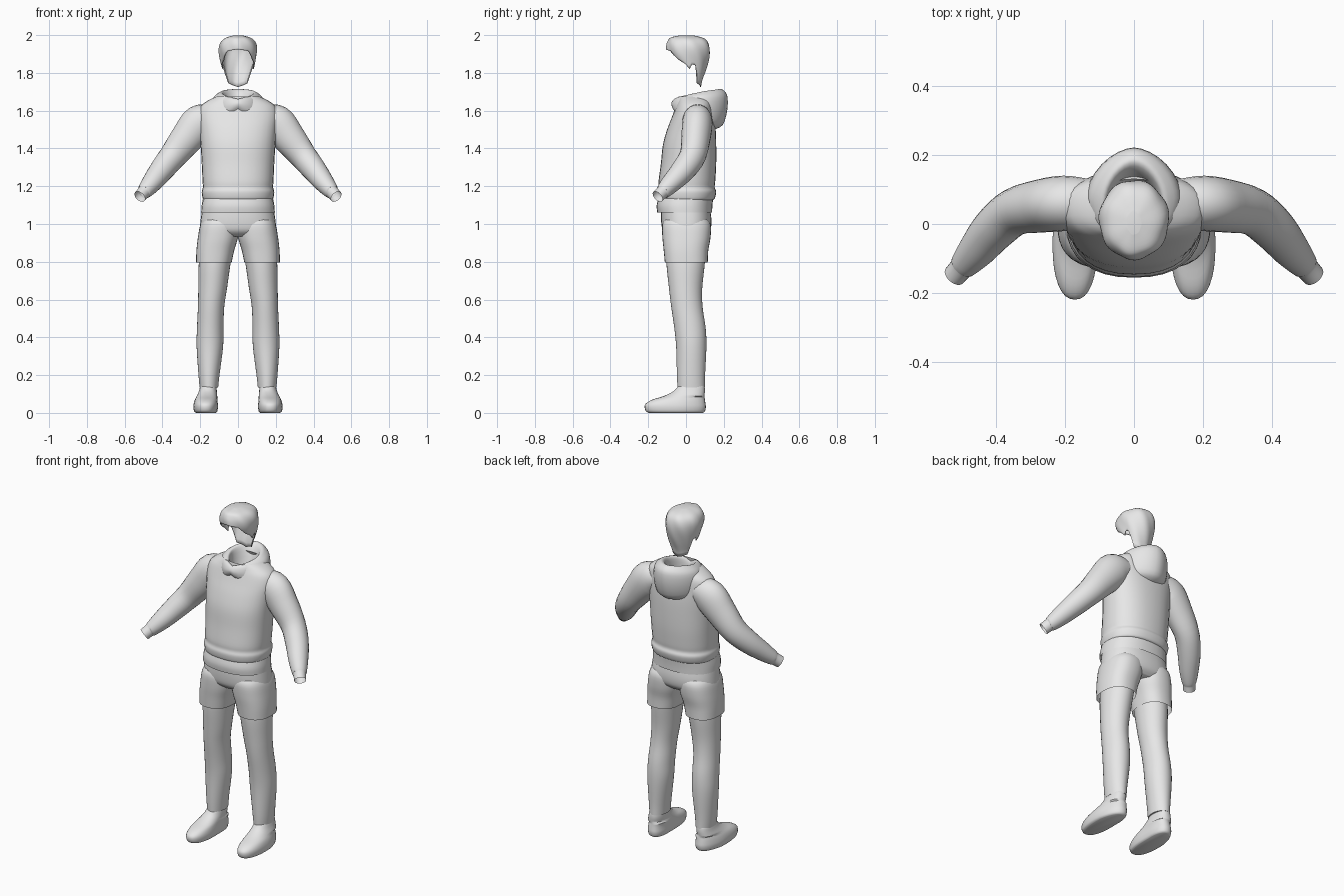
import bpy, bmesh, math
from mathutils import Vector

if "Cube" in bpy.data.objects:
    bpy.data.objects.remove(bpy.data.objects["Cube"])

grey = bpy.data.materials.new("light grey")
grey.diffuse_color = (0.8, 0.8, 0.8, 1)
grey.use_nodes = True
grey.node_tree.nodes["Principled BSDF"].inputs["Base Color"].default_value = grey.diffuse_color


def finish(name, rings, cap_start=False, cap_end=False, flip=False):
    """Skin a list of closed point rings into a smooth object."""
    bm = bmesh.new()
    rows = [[bm.verts.new(p) for p in r] for r in rings]
    n = len(rows[0])
    for a, b in zip(rows, rows[1:]):
        for i in range(n):
            j = (i + 1) % n
            bm.faces.new((a[i], a[j], b[j], b[i]))
    if cap_start:
        bm.faces.new(rows[0][::-1])
    if cap_end:
        bm.faces.new(rows[-1])
    if flip:
        bmesh.ops.reverse_faces(bm, faces=bm.faces)
    me = bpy.data.meshes.new(name)
    bm.to_mesh(me)
    bm.free()
    me.materials.append(grey)
    ob = bpy.data.objects.new(name, me)
    bpy.context.collection.objects.link(ob)
    bpy.context.view_layer.objects.active = ob
    for o in bpy.context.selected_objects:
        o.select_set(False)
    ob.select_set(True)
    bpy.ops.object.shade_smooth_by_angle(angle=math.radians(50))
    return ob


def smooth(keys, steps=4):
    """Catmull-Rom interpolation of parameter rows."""
    out = []
    for k in range(len(keys) - 1):
        p0, p1 = keys[max(k - 1, 0)], keys[k]
        p2, p3 = keys[k + 1], keys[min(k + 2, len(keys) - 1)]
        for s in range(steps):
            t = s / steps
            out.append([0.5 * (2 * b + (c - a) * t + (2 * a - 5 * b + 4 * c - d) * t * t
                               + (3 * b - a - 3 * c + d) * t ** 3)
                        for a, b, c, d in zip(p0, p1, p2, p3)])
    return out + [list(keys[-1])]


def oval(x0, x1, y0, y1, power=2.0, n=32):
    """Superellipse outline, starting at the front (-y)."""
    pts = []
    for i in range(n):
        a = 2 * math.pi * i / n
        s, c = math.sin(a), -math.cos(a)
        e = 2 / power
        pts.append(((x0 + x1) / 2 + (x1 - x0) / 2 * math.copysign(abs(s) ** e, s),
                    (y0 + y1) / 2 + (y1 - y0) / 2 * math.copysign(abs(c) ** e, c)))
    return pts


def stack(name, keys, power=2.0, side=1, steps=4, **caps):
    """Loft horizontal ovals given as (z, x0, x1, y0, y1)."""
    rings = [[(side * x, y, z) for x, y in oval(x0, x1, y0, y1, power)]
             for z, x0, x1, y0, y1 in smooth(keys, steps)]
    return finish(name, rings, flip=side < 0, **caps)


# hoodie body with ribbed hem
body = [(1.125, .178, -.135, .14), (1.135, .187, -.148, .152), (1.17, .192, -.153, .16),
        (1.195, .186, -.146, .152), (1.23, .188, -.145, .155), (1.32, .192, -.133, .16),
        (1.42, .198, -.122, .16), (1.50, .205, -.10, .157), (1.57, .212, -.073, .15),
        (1.62, .20, -.055, .145), (1.65, .165, -.045, .14), (1.675, .115, -.04, .13)]
stack("hoodie_body", [(z, -w, w, a, b) for z, w, a, b in body], power=2.3)

# shirt tail below the hoodie
stack("shirt_tail", [(1.06, -.195, .195, -.152, .138), (1.10, -.192, .192, -.155, .14),
                     (1.15, -.182, .182, -.142, .145)], power=2.3)

# hood: tilted rings (half width, front y, back y, front z, back z), rolling into the neck
hood = [(.125, -.065, .15, 1.61, 1.50), (.137, -.075, .195, 1.625, 1.525),
        (.142, -.078, .218, 1.64, 1.60), (.132, -.07, .22, 1.655, 1.67),
        (.108, -.058, .205, 1.662, 1.702), (.085, -.045, .178, 1.652, 1.714),
        (.075, -.036, .145, 1.63, 1.675), (.07, -.03, .11, 1.57, 1.58)]
rings = []
for w, y0, y1, zf, zb in smooth(hood, 3):
    ring = []
    for i, (x, y) in enumerate(oval(-w, w, y0, y1, 1.75)):
        s = (1 - math.cos(2 * math.pi * i / 32)) / 2
        ring.append((x, y, zf + (zb - zf) * math.sqrt(s)))
    rings.append(ring)
finish("hood", rings)

# sleeves: (x, y, z, horizontal radius, vertical radius) along the arm, ending in a cuff
sleeve = [(.13, .06, 1.56, .07, .07), (.20, .06, 1.535, .08, .098), (.27, .052, 1.455, .077, .088),
          (.345, .035, 1.36, .069, .073), (.405, -.015, 1.285, .064, .064),
          (.455, -.075, 1.22, .054, .053), (.492, -.118, 1.175, .041, .041),
          (.500, -.127, 1.167, .035, .035), (.520, -.150, 1.145, .033, .034)]
path = smooth(sleeve, 4)
for side, label in ((1, "left"), (-1, "right")):
    rings = []
    for k, (x, y, z, rh, rv) in enumerate(path):
        a, b = path[max(k - 1, 0)], path[min(k + 1, len(path) - 1)]
        t = (Vector(b[:3]) - Vector(a[:3])).normalized()
        u = t.cross(Vector((0, 0, 1))).normalized()
        v = u.cross(t)
        ring = []
        for i in range(24):
            ang = 2 * math.pi * i / 24
            p = Vector((x, y, z)) + u * rh * math.cos(ang) - v * rv * math.sin(ang)
            ring.append((side * p.x, p.y, p.z))
        rings.append(ring)
    finish(label + "_sleeve", rings, flip=side > 0)

# shorts: hips and two wide legs
stack("shorts_hips", [(.935, -.17, .17, -.09, .10), (.965, -.20, .20, -.122, .128),
                      (1.02, -.198, .198, -.132, .135), (1.09, -.187, .187, -.132, .125)],
      power=2.4, cap_start=True)
for side, label in ((1, "left"), (-1, "right")):
    stack(label + "_shorts_leg", [(.795, .034, .222, -.112, .115), (.86, .02, .22, -.118, .118),
                                  (.93, .0, .212, -.125, .13), (1.0, -.005, .198, -.125, .13),
                                  (1.04, .01, .17, -.10, .10)], power=2.4, side=side)

    # trouser legs
    stack(label + "_trouser_leg", [(.135, .105, .203, -.045, .10), (.20, .098, .209, -.048, .101),
                                   (.35, .079, .219, -.052, .108), (.45, .077, .217, -.062, .104),
                                   (.56, .073, .212, -.078, .088), (.66, .058, .21, -.09, .086),
                                   (.80, .038, .207, -.104, .10), (.90, .02, .19, -.10, .10)],
          side=side, cap_start=True)

    # shoes: sole, toe and ankle collar
    shoe = [(0, .118, .222, -.195, .09), (.008, .110, .232, -.212, .10),
            (.03, .106, .236, -.219, .105), (.05, .107, .234, -.212, .103),
            (.07, .109, .228, -.178, .10), (.09, .110, .218, -.115, .098),
            (.115, .112, .207, -.066, .10), (.14, .115, .20, -.042, .098),
            (.155, .122, .193, -.03, .09)]
    rings = []
    for z, x0, x1, y0, y1 in smooth(shoe, 3):
        # heel sits a little further in than the toe
        rings.append([(side * (x - .012 * max(0, y + .02) / .1 * (z < .09)), y, max(z, 0))
                      for x, y in oval(x0, x1, y0, y1, 2.3)])
    finish(label + "_shoe", rings, cap_start=True, cap_end=True, flip=side < 0)

# hair: open shell whose lower edge follows fringe, sideburn and nape
skull = [(1.71, .05, .0, .078), (1.76, .062, -.01, .086), (1.80, .076, -.035, .10),
         (1.85, .09, -.072, .116), (1.90, .10, -.098, .126), (1.94, .10, -.103, .125),
         (1.97, .087, -.095, .112), (1.988, .062, -.078, .085), (1.999, .02, -.03, .035)]
edge = [(0, 1.925), (35, 1.915), (55, 1.87), (72, 1.85), (84, 1.82), (95, 1.845),
        (108, 1.84), (118, 1.745), (180, 1.725)]


def lookup(table, v):
    for a, b in zip(table, table[1:]):
        if v <= b[0]:
            t = (v - a[0]) / (b[0] - a[0])
            return [p + (q - p) * t for p, q in zip(a, b)]
    return table[-1]


skull = smooth(skull, 4)
N, rows = 64, 18
rings = []
for r in range(rows + 1):
    ring = []
    for i in range(N):
        deg = 360 * i / N
        low = lookup(edge, min(deg, 360 - deg))[1]
        f = math.sin(r / rows * math.pi / 2)
        z = low + (1.999 - low) * f
        _, w, y0, y1 = lookup(skull, z)
        lock = 1 + .02 * math.sin(math.radians(deg) * 7 + z * 30)
        a = math.radians(deg)
        ring.append((w * lock * math.sin(a),
                     (y0 + y1) / 2 - (y1 - y0) / 2 * lock * math.cos(a), z))
    rings.append(ring)
hair = finish("hair", rings, cap_end=True)
thick = hair.modifiers.new("thickness", 'SOLIDIFY')
thick.thickness = .006
thick.offset = -1
